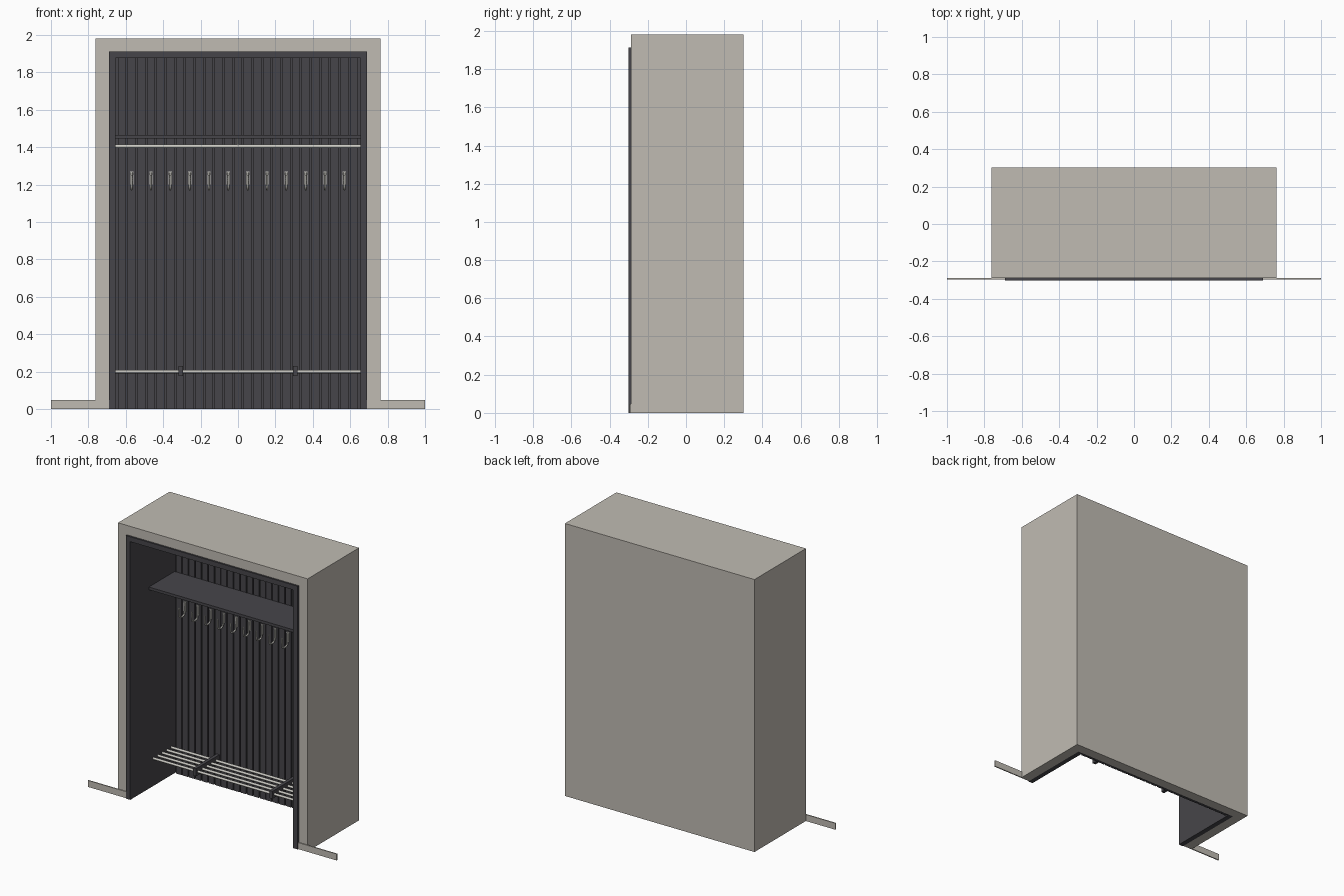
import bpy, bmesh
from mathutils import Vector

cube = bpy.data.objects.get("Cube")
if cube:
    bpy.data.objects.remove(cube, do_unlink=True)


def material(name, rgb):
    m = bpy.data.materials.new(name)
    m.use_nodes = True
    m.diffuse_color = (*rgb, 1)
    m.node_tree.nodes["Principled BSDF"].inputs["Base Color"].default_value = (*rgb, 1)
    return m


PLASTER = material("warm grey plaster", (0.53, 0.50, 0.45))
DARK = material("charcoal wood", (0.062, 0.060, 0.068))
STEEL = material("brushed steel", (0.60, 0.59, 0.55))


def finish(name, bm, mat):
    bmesh.ops.recalc_face_normals(bm, faces=bm.faces)
    mesh = bpy.data.meshes.new(name)
    bm.to_mesh(mesh)
    bm.free()
    mesh.materials.append(mat)
    ob = bpy.data.objects.new(name, mesh)
    bpy.context.collection.objects.link(ob)
    return ob


def add_box(bm, lo, hi):
    lo, hi = Vector(lo), Vector(hi)
    verts = bmesh.ops.create_cube(bm, size=1)["verts"]
    for v in verts:
        v.co = (lo + hi) / 2 + v.co * (hi - lo)
    return verts


def box(name, lo, hi, mat):
    bm = bmesh.new()
    add_box(bm, lo, hi)
    return finish(name, bm, mat)


def niche(name, half, front, back, top, wall, back_wall, mat):
    """Thick-walled box, open at the front and the bottom."""
    bm = bmesh.new()
    add_box(bm, (-half, front, 0), (half, back, top))
    bm.normal_update()
    bmesh.ops.delete(bm, geom=[f for f in bm.faces if f.normal.y < -0.5 or f.normal.z < -0.5],
                     context='FACES')
    outer_faces, rim = list(bm.faces), [e for e in bm.edges if e.is_boundary]
    inner = {}
    for v in list(bm.verts):
        x, y, z = v.co
        inner[v] = bm.verts.new((x * (half - wall) / half,
                                 y - back_wall if y > 0 else y,
                                 z - wall if z > 0 else z))
    for f in outer_faces:
        bm.faces.new([inner[v] for v in reversed(f.verts)])
    for e in rim:
        a, b = e.verts
        bm.faces.new((a, b, inner[b], inner[a]))
    return finish(name, bm, mat)


def tube(name, points, radius, mat, sides=2, smooth_path=False):
    cu = bpy.data.curves.new(name, 'CURVE')
    cu.dimensions = '3D'
    cu.bevel_depth, cu.bevel_resolution, cu.use_fill_caps = radius, sides, True
    cu.resolution_u = 4
    sp = cu.splines.new('NURBS' if smooth_path else 'POLY')
    sp.points.add(len(points) - 1)
    for p, co in zip(sp.points, points):
        p.co = (*co, 1)
    if smooth_path:
        sp.use_endpoint_u, sp.order_u = True, 3
    cu.materials.append(mat)
    ob = bpy.data.objects.new(name, cu)
    bpy.context.collection.objects.link(ob)
    return ob


# Wall recess and its dark lining, which stands slightly proud at the front
niche("wall_recess", 0.762, -0.289, 0.302, 1.98, 0.071, 0.07, PLASTER)
niche("lining", 0.691, -0.302, 0.232, 1.912, 0.036, 0.012, DARK)

# Skirting boards either side
for side, s in (("left", 1), ("right", -1)):
    xs = sorted((s * 0.691, s * 1.0))
    box(side + "_skirting", (xs[0], -0.296, 0), (xs[1], -0.288, 0.047), PLASTER)

# Vertical slats on the back
PITCH, SLAT_FRONT = 0.0517, 0.208
bm = bmesh.new()
for i in range(-12, 13):
    add_box(bm, (i * PITCH - 0.022, SLAT_FRONT, 0), (i * PITCH + 0.022, 0.221, 1.876))
finish("back_slats", bm, DARK)

# Hat shelf with the clothes rail below it
box("hat_shelf", (-0.655, -0.088, 1.445), (0.655, SLAT_FRONT, 1.465), DARK)
tube("clothes_rail", [(-0.655, 0.06, 1.405), (0.655, 0.06, 1.405)], 0.0095, STEEL)
tube("rail_support", [(0, 0.06, 1.405), (0, 0.06, 1.446)], 0.005, STEEL)

# Coat hooks on every other slat
for n in range(12):
    x = (2 * n - 11) * PITCH
    box(f"hook_plate_{n + 1}", (x - 0.009, SLAT_FRONT - 0.006, 1.2),
        (x + 0.009, SLAT_FRONT, 1.27), STEEL)
    path = [(x, y, z) for y, z in ((0.2, 1.265), (0.2, 1.21), (0.195, 1.174),
                                   (0.14, 1.174), (0.137, 1.21), (0.135, 1.25))]
    tube(f"coat_hook_{n + 1}", path, 0.006, STEEL, 1, True)

# Shoe rack: five rods carried by two brackets
for n in range(5):
    y = -0.035 + n * 0.052
    tube(f"rack_rod_{n + 1}", [(-0.655, y, 0.2), (0.655, y, 0.2)], 0.009, STEEL)
for side, x in (("left", 0.307), ("right", -0.307)):
    box(side + "_rack_bracket", (x - 0.012, -0.06, 0.175), (x + 0.012, SLAT_FRONT, 0.23), DARK)
